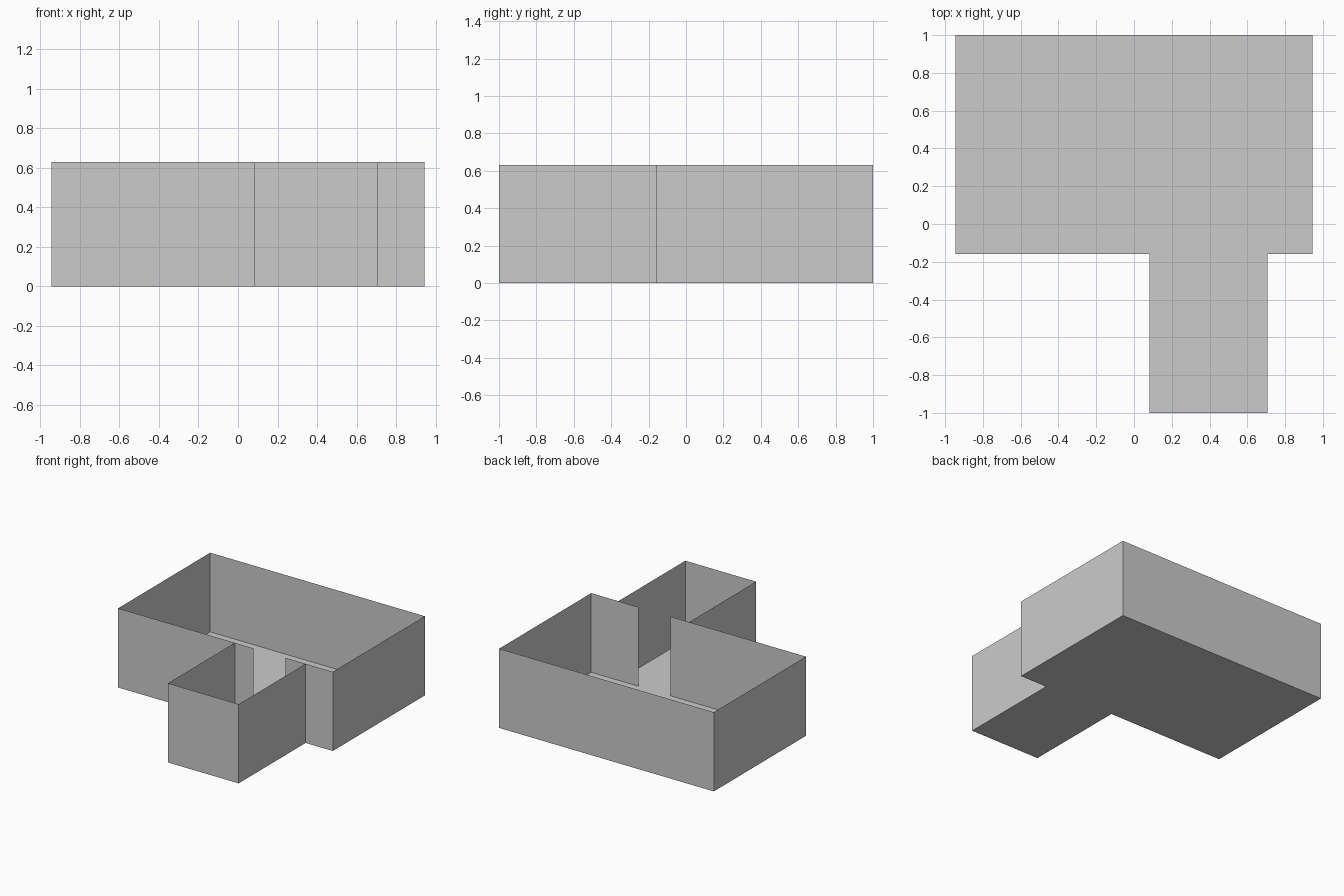
import bpy
import bmesh

if "Cube" in bpy.data.objects:
    bpy.data.objects.remove(bpy.data.objects["Cube"])

HEIGHT = 0.63
LEFT, RIGHT, BACK, MID, FRONT = -0.945, 0.945, 1.0, -0.158, -1.0
SMALL_L, SMALL_R = 0.083, 0.706      # small room sides
DOOR_L, DOOR_R = 0.248, 0.529        # full-height opening between rooms


def add_object(name, bm):
    mesh = bpy.data.meshes.new(name)
    bm.to_mesh(mesh)
    bm.free()
    obj = bpy.data.objects.new(name, mesh)
    bpy.context.collection.objects.link(obj)
    return obj


def add_walls(name, path):
    """Raise an open floor-plan path into a strip of thin walls."""
    bm = bmesh.new()
    low = [bm.verts.new((x, y, 0)) for x, y in path]
    high = [bm.verts.new((x, y, HEIGHT)) for x, y in path]
    for i in range(len(path) - 1):
        bm.faces.new((low[i], low[i + 1], high[i + 1], high[i]))
    return add_object(name, bm)


# Main room walls, running from one side of the doorway round to the other
add_walls("main_room_walls", [
    (DOOR_R, MID), (RIGHT, MID), (RIGHT, BACK),
    (LEFT, BACK), (LEFT, MID), (DOOR_L, MID)])

# Small front room walls, butting against the main room
add_walls("small_room_walls", [
    (SMALL_L, MID), (SMALL_L, FRONT), (SMALL_R, FRONT), (SMALL_R, MID)])

# One continuous floor under both rooms
bm = bmesh.new()
outline = [(LEFT, MID), (SMALL_L, MID), (SMALL_L, FRONT), (SMALL_R, FRONT),
           (SMALL_R, MID), (RIGHT, MID), (RIGHT, BACK), (LEFT, BACK)]
bm.faces.new([bm.verts.new((x, y, 0)) for x, y in outline])
add_object("floor", bm)
